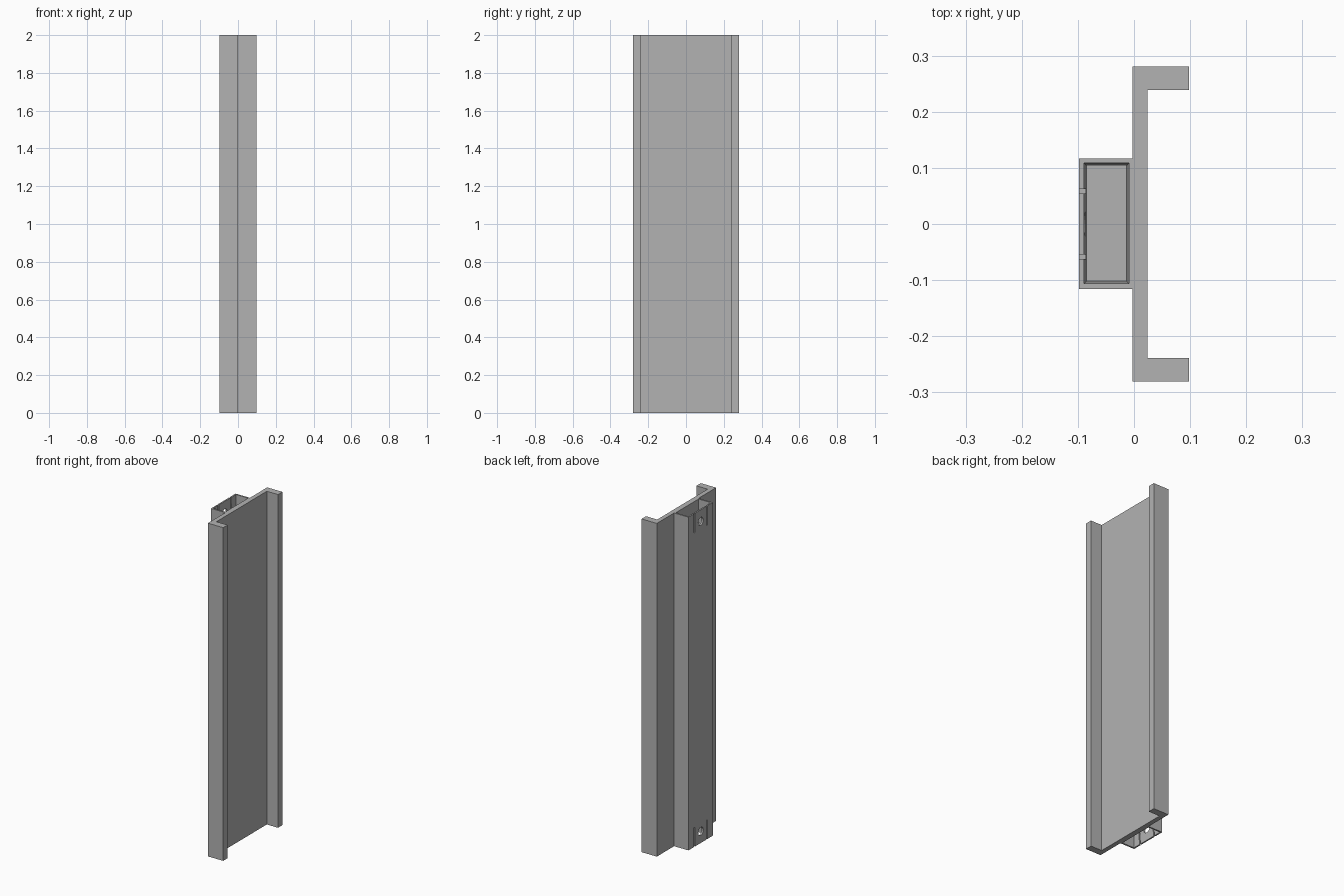
import bpy, bmesh, math
from mathutils import Matrix

HEIGHT = 2.0
cube = bpy.data.objects.get("Cube")
if cube:
    bpy.data.objects.remove(cube, do_unlink=True)

grey = bpy.data.materials.new("plain grey")
grey.use_nodes = True
colour = (0.45, 0.45, 0.45, 1)
grey.diffuse_color = colour
grey.node_tree.nodes["Principled BSDF"].inputs["Base Color"].default_value = colour


def add_object(name, bm):
    bmesh.ops.recalc_face_normals(bm, faces=bm.faces)
    mesh = bpy.data.meshes.new(name)
    bm.to_mesh(mesh)
    bm.free()
    mesh.materials.append(grey)
    obj = bpy.data.objects.new(name, mesh)
    bpy.context.collection.objects.link(obj)
    return obj


def extrude_profile(name, points):
    bm = bmesh.new()
    face = bm.faces.new([bm.verts.new((x, y, 0)) for x, y in points])
    top = bmesh.ops.extrude_face_region(bm, geom=[face])["geom"]
    verts = [v for v in top if isinstance(v, bmesh.types.BMVert)]
    bmesh.ops.translate(bm, verts=verts, vec=(0, 0, HEIGHT))
    return add_object(name, bm)


def box(name, low, high):
    bm = bmesh.new()
    bmesh.ops.create_cube(bm, size=1)
    for v in bm.verts:
        v.co = [h if c > 0 else l for c, l, h in zip(v.co, low, high)]
    return add_object(name, bm)


def cut(target, cutter):
    cutter.hide_render = True
    cutter.hide_viewport = True
    cutter.display_type = 'WIRE'
    mod = target.modifiers.new(cutter.name, 'BOOLEAN')
    mod.operation = 'DIFFERENCE'
    mod.solver = 'EXACT'
    mod.object = cutter


# Wide channel with a flange along each long edge
half = [(-0.003, 0.281), (0.098, 0.281), (0.098, 0.239), (0.024, 0.239)]
extrude_profile("channel", half + [(x, -y) for x, y in reversed(half)])

# Rectangular spine on the back of the channel
spine = box("spine", (-0.098, -0.116, 0), (-0.003, 0.117, HEIGHT))

# Each end has a tapered pocket, a slotted tab and a screw hole
for end, z_end, inward in (("bottom", 0, 1), ("top", HEIGHT, -1)):
    def span(depth):
        return sorted((z_end - inward * 0.02, z_end + inward * depth))

    low, high = span(0.14)
    pocket = box(end + "_pocket_cutter", (-0.09, -0.107, low), (-0.008, 0.109, high))
    for v in pocket.data.vertices:
        if abs(v.co.z - z_end) > 0.1:
            v.co.x += math.copysign(0.005, -0.049 - v.co.x)
            v.co.y -= math.copysign(0.005, v.co.y)
    cut(spine, pocket)

    low, high = span(0.115)
    for side, y in (("right", -0.058), ("left", 0.058)):
        cut(spine, box(f"{end}_{side}_slot_cutter",
                       (-0.12, y - 0.004, low), (-0.075, y + 0.004, high)))

    bm = bmesh.new()
    bmesh.ops.create_cone(bm, cap_ends=True, segments=20, radius1=0.024, radius2=0.024, depth=0.06,
                          matrix=Matrix.Translation((-0.095, 0, z_end + inward * 0.07))
                          @ Matrix.Rotation(math.pi / 2, 4, 'Y'))
    cut(spine, add_object(end + "_hole_cutter", bm))
